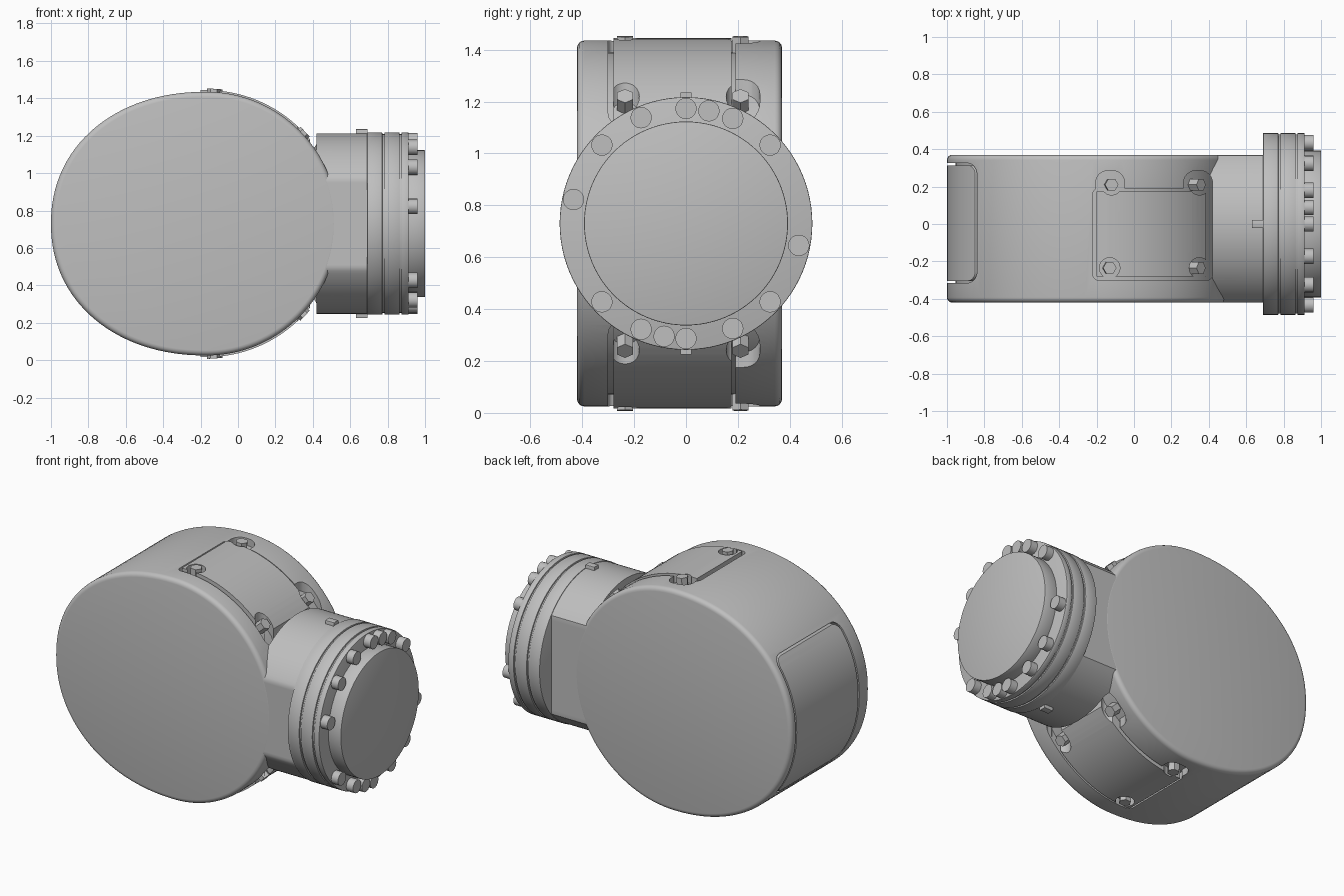
import bpy, bmesh, math
from mathutils import Matrix, Vector

if "Cube" in bpy.data.objects:
    bpy.data.objects.remove(bpy.data.objects["Cube"], do_unlink=True)

MID = 0.73          # height of the main axis
HUB = -0.17         # x of the housing's widest point
FRONT, BACK = -0.42, 0.37

grey = bpy.data.materials.new("cast_grey")
grey.use_nodes = True
grey.diffuse_color = (0.52, 0.52, 0.52, 1)
grey.node_tree.nodes["Principled BSDF"].inputs["Base Color"].default_value = (0.52, 0.52, 0.52, 1)


def prism(name, pts, lo, hi, axis):
    """Extrude a 2D outline along an axis."""
    place = {"x": lambda u, v, w: (w, u, v),
             "y": lambda u, v, w: (u, w, v),
             "z": lambda u, v, w: (u, v, w)}[axis]
    bm = bmesh.new()
    face = bm.faces.new([bm.verts.new(place(u, v, lo)) for u, v in pts])
    geo = bmesh.ops.extrude_face_region(bm, geom=[face])["geom"]
    shift = Vector(place(0, 0, hi - lo))
    bmesh.ops.translate(bm, vec=shift, verts=[g for g in geo if isinstance(g, bmesh.types.BMVert)])
    bmesh.ops.recalc_face_normals(bm, faces=bm.faces)
    mesh = bpy.data.meshes.new(name)
    bm.to_mesh(mesh)
    bm.free()
    mesh.materials.append(grey)
    obj = bpy.data.objects.new(name, mesh)
    bpy.context.collection.objects.link(obj)
    return obj


def circle(u, v, r, n=96):
    return [(u + r * math.cos(math.tau * i / n), v + r * math.sin(math.tau * i / n)) for i in range(n)]


def rounded(u0, u1, v0, v1, r, n=6):
    corners = ((u1 - r, v1 - r), (u0 + r, v1 - r), (u0 + r, v0 + r), (u1 - r, v0 + r))
    return [(u + r * math.cos(a), v + r * math.sin(a))
            for k, (u, v) in enumerate(corners)
            for a in [(k + i / n) * math.pi / 2 for i in range(n + 1)]]


def egg(grow=0.0, n=128):
    """Housing outline: round on the right, longer and fuller on the left."""
    pts = []
    for i in range(n):
        c, s = math.cos(math.tau * i / n), math.sin(math.tau * i / n)
        power, reach = (1, 0.705) if c >= 0 else (0.94, 0.83)
        pts.append((HUB + math.copysign(abs(c) ** power, c) * (reach + grow),
                    MID + math.copysign(abs(s) ** power, s) * (0.705 + grow)))
    return pts


def apply(obj, mod):
    bpy.context.view_layer.objects.active = obj
    bpy.ops.object.modifier_apply(modifier=mod.name)


def bevel(obj, width, segments=3):
    mod = obj.modifiers.new("bevel", "BEVEL")
    mod.width, mod.segments = width, segments
    mod.limit_method, mod.angle_limit = "ANGLE", math.radians(50)
    apply(obj, mod)


def cut(obj, cutter, operation="DIFFERENCE"):
    mod = obj.modifiers.new("cut", "BOOLEAN")
    mod.object, mod.operation, mod.solver = cutter, operation, "EXACT"
    apply(obj, mod)


def drop(obj):
    bpy.data.objects.remove(obj, do_unlink=True)


# Housing, the core that forms the floor of its recesses, and the neck
housing = prism("housing", egg(), FRONT, BACK, "y")
bevel(housing, 0.028, 4)
prism("housing_core", egg(-0.045), -0.36, 0.33, "y")
neck_outline = [(min(max(u, FRONT + 0.001), BACK - 0.001), v) for u, v in circle(0, MID, 0.483, 160)]
neck = prism("neck", neck_outline, 0.2, 0.70, "x")

# Access covers, above and below, with bolts in corner pockets
BOLTS = [(-0.12, 0.21), (0.35, 0.21), (-0.13, -0.235), (0.35, -0.235)]
for side, word in ((1, "upper"), (-1, "lower")):
    near, far = MID + side * 0.24, MID + side * 0.9
    lo, hi = min(near, far), max(near, far)

    cutters = [prism("cutter", rounded(-0.22, 0.42, -0.30, 0.19, 0.03), lo, hi, "z")]
    for x, y in BOLTS[:2]:
        cutters.append(prism("cutter", rounded(x - 0.085, x + 0.07, 0.1, 0.285, 0.065), lo, hi, "z"))
    for cutter in cutters:
        cut(housing, cutter)
        cut(neck, cutter)
        drop(cutter)

    cover = prism(word + "_cover", egg(0.009), -0.28, 0.175, "y")
    footprint = prism("cutter", rounded(-0.2, 0.385, -0.4, 0.4, 0.02), lo, hi, "z")
    cut(cover, footprint, "INTERSECT")
    drop(footprint)
    for x, y in BOLTS:
        pocket = prism("cutter", circle(x, y, 0.055, 24), lo, hi, "z")
        cut(cover, pocket)
        drop(pocket)

    for x, y in BOLTS:
        lean = math.asin((x - HUB) / 0.71)
        bolt = prism(word + "_cover_bolt", circle(0, 0, 0.036, 6), 0.64, 0.722, "z")
        turn = Matrix.Rotation(lean if side > 0 else math.pi - lean, 4, "Y")
        bolt.data.transform(Matrix.Translation((HUB, y, MID)) @ turn)

# End panel set into the rounded left end
opening = prism("cutter", rounded(-0.315, 0.325, 0.29, 1.17, 0.06), -1.2, -0.7, "x")
cut(housing, opening)
drop(opening)
panel = prism("end_panel", egg(), -0.35, 0.35, "y")
outline = prism("cutter", rounded(-0.304, 0.314, 0.301, 1.159, 0.05), -1.2, -0.75, "x")
cut(panel, outline, "INTERSECT")
drop(outline)

# Flange rings separated by shallow grooves
for name, lo, hi, r in (("rear_ring", 0.69, 0.772, 0.487), ("rear_groove", 0.76, 0.80, 0.478),
                        ("middle_ring", 0.782, 0.864, 0.487), ("front_groove", 0.85, 0.89, 0.478),
                        ("front_ring", 0.874, 0.912, 0.487), ("end_disc", 0.90, 1.0, 0.393)):
    ring = prism(name, circle(0, MID, r), lo, hi, "x")
    bevel(ring, 0.004, 2)

# Flange bolts
for angle in (168, 137, 113, 90, 78.5, 66, 43, -11, -43, -66, -90, -101, -113, -137):
    a = math.radians(angle)
    prism("flange_bolt", circle(0.443 * math.cos(a), MID + 0.443 * math.sin(a), 0.041, 20), 0.905, 0.96, "x")

# Locating tabs on the neck
for side, word in ((1, "upper"), (-1, "lower")):
    z = sorted((MID + side * 0.45, MID + side * 0.505))
    prism(word + "_tab", rounded(-0.022, 0.022, z[0], z[1], 0.004, 2), 0.63, 0.692, "x")

# Smooth curved faces, keep edges crisp
bpy.ops.object.select_all(action="DESELECT")
for obj in bpy.context.collection.objects:
    if obj.type == "MESH" and obj.data.materials and obj.data.materials[0] == grey:
        obj.select_set(True)
        bpy.context.view_layer.objects.active = obj
bpy.ops.object.shade_smooth_by_angle(angle=math.radians(30))
